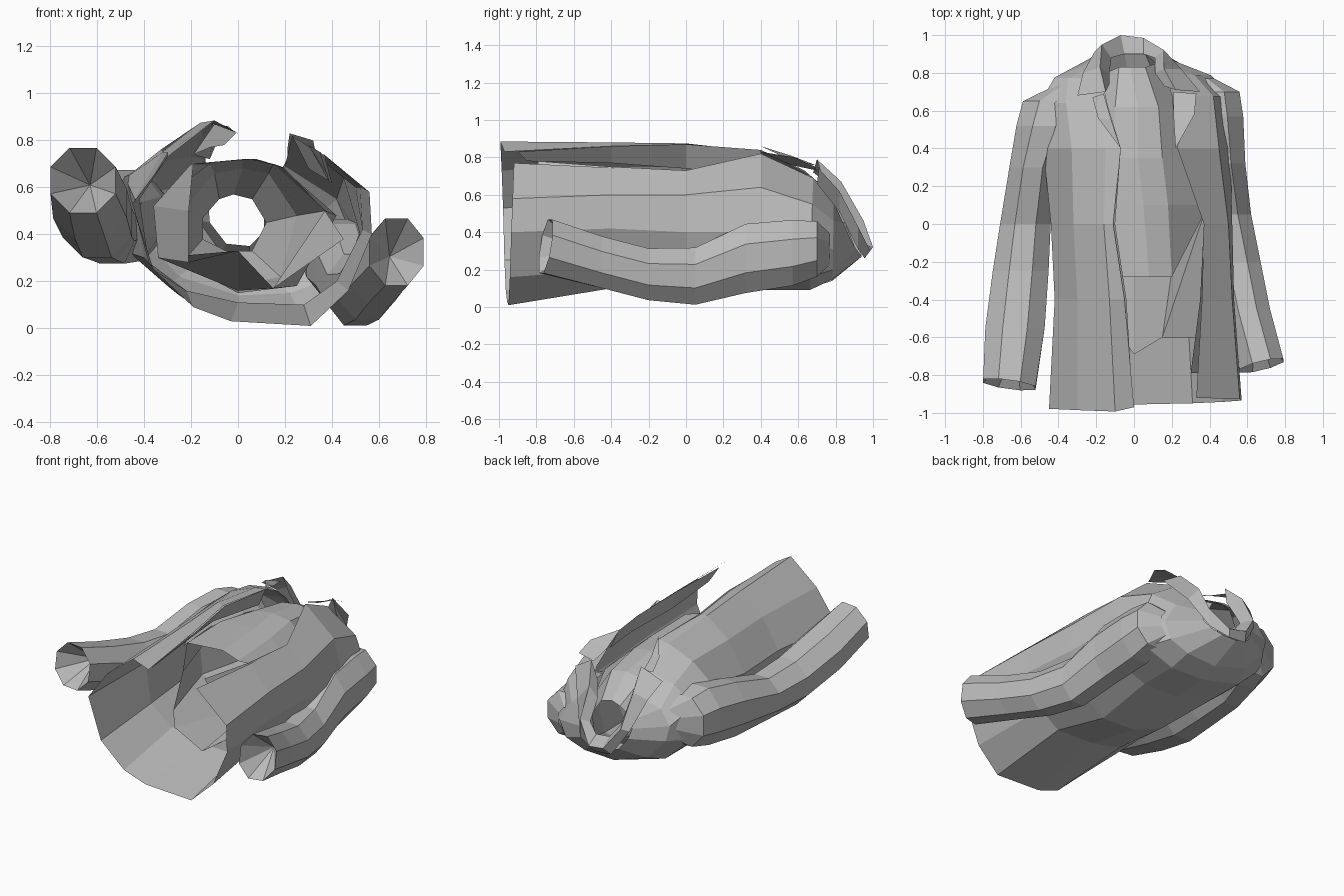
import bpy, math

if "Cube" in bpy.data.objects:
    bpy.data.objects.remove(bpy.data.objects["Cube"], do_unlink=True)

mat = bpy.data.materials.new("grey cloth")
mat.use_nodes = True
GREY = (0.5, 0.5, 0.5, 1)
mat.diffuse_color = GREY
mat.node_tree.nodes["Principled BSDF"].inputs["Base Color"].default_value = GREY


def make(name, verts, faces):
    mesh = bpy.data.meshes.new(name)
    mesh.from_pydata(verts, [], faces)
    mesh.materials.append(mat)
    mesh.update()
    obj = bpy.data.objects.new(name, mesh)
    bpy.context.collection.objects.link(obj)


def loft(name, rings, closed=False, tip=None):
    """Skin rings of equal length; tip adds a cone from the last ring."""
    n = len(rings[0])
    verts = [v for r in rings for v in r]
    faces = []
    for i in range(len(rings) - 1):
        for j in range(n if closed else n - 1):
            k = (j + 1) % n
            faces.append((i * n + j, i * n + k, (i + 1) * n + k, (i + 1) * n + j))
    if tip:
        base = (len(rings) - 1) * n
        verts.append(tip)
        faces += [(base + j, base + (j + 1) % n, len(verts) - 1) for j in range(n)]
    make(name, verts, faces)


def section(y_right, y_left, pts):
    """Cross-section of x, z points; y slides from the right to the left edge."""
    n = len(pts) - 1
    return [(x, y_right + (y_left - y_right) * i / n, z) for i, (x, z) in enumerate(pts)]


# Jacket shell: open sections from right front edge, round the back, to left front edge
hem = section(-1.0, -0.92, [
    (0.0, .83), (-.1, .885), (-.3, .73), (-.45, .53), (-.36, .25), (-.19, .09),
    (-.03, .03), (.31, .01), (.47, .16), (.57, .4), (.56, .58), (.33, .77)])
hem[0] = (0, -.97, .83)
hip = section(-.4, -.4, [
    (-.05, .86), (-.13, .88), (-.3, .75), (-.42, .55), (-.38, .28), (-.22, .16),
    (0, .11), (.28, .1), (.42, .2), (.53, .42), (.52, .6), (.36, .745)])
waist = section(0, 0, [
    (-.11, .87), (-.16, .875), (-.32, .75), (-.44, .55), (-.4, .3), (-.22, .12),
    (0, .03), (.25, .02), (.42, .14), (.52, .4), (.5, .6), (.37, .73)])
chest = section(.4, .4, [
    (-.07, .84), (-.15, .83), (-.33, .76), (-.48, .64), (-.46, .32), (-.25, .14),
    (0, .09), (.25, .09), (.45, .16), (.51, .4), (.45, .64), (.23, .82)])
shoulder = section(.63, .68, [
    (-.14, .72), (-.2, .73), (-.36, .7), (-.5, .58), (-.49, .36), (-.3, .18),
    (0, .1), (.25, .09), (.46, .16), (.51, .33), (.42, .55), (.2, .69)])
yoke = section(.77, .79, [
    (-.17, .61), (-.22, .61), (-.35, .58), (-.42, .48), (-.39, .37), (-.25, .22),
    (0, .14), (.22, .15), (.36, .2), (.41, .31), (.32, .46), (.17, .58)])
neck = [(-.17, .8, .55), (-.18, .83, .53), (-.19, .85, .49), (-.2, .87, .44),
        (-.19, .9, .38), (-.14, .93, .31), (-.04, .94, .27), (.07, .94, .27),
        (.14, .91, .31), (.17, .88, .36), (.17, .84, .45), (.15, .8, .54)]
loft("jacket_body", [hem, hip, waist, chest, shoulder, yoke, neck])

# Inner shirt: closed tube with an uneven hem, flaring out to meet the jacket
shirt_hem = [(-.21, -.3, .50), (-.19, -.28, .70), (.08, -.28, .72), (.2, -.28, .68),
             (.37, .05, .5), (.15, -.6, .17), (0, -.69, .33), (-.21, -.4, .28)]
shirt_flare = [(x, .1, z) for x, z in ((-.36, .52), (-.2, .7), (.05, .72), (.18, .69),
                                       (.42, .48), (.25, .18), (0, .16), (-.34, .3))]
shirt_mid = [(x, .35, z) for x, z in ((-.33, .55), (-.12, .7), (.02, .72), (.15, .7),
                                      (.37, .5), (.22, .19), (0, .15), (-.28, .3))]
shirt_top = [(x, .62, z) for x, z in ((-.22, .52), (-.1, .66), (.02, .68), (.13, .66),
                                      (.25, .48), (.18, .22), (0, .18), (-.22, .3))]
shirt_neck = [(-.15, .8, .47), (-.08, .83, .55), (-.02, .83, .57), (.06, .83, .55),
              (.12, .85, .45), (.06, .9, .33), (-.05, .9, .33), (-.15, .88, .38)]
loft("inner_shirt", [shirt_hem, shirt_flare, shirt_mid, shirt_top, shirt_neck], closed=True)

# Loose lining fold beside the shirt hem
make("lining_fold", [(.15, -.6, .17), (.45, -.6, .38), (.37, .05, .5)], [(0, 1, 2)])

# Folded collar: outer fall, crest and inner stand
fall = [(-.3, .68, .72), (-.27, .8, .63), (-.21, .91, .44), (-.1, .955, .27),
        (.03, .955, .26), (.16, .92, .31), (.25, .82, .51), (.35, .7, .66)]
crest = [(-.15, .7, .79), (-.18, .83, .67), (-.17, .95, .46), (-.07, 1.0, .32),
         (.05, .985, .3), (.16, .92, .43), (.16, .82, .62), (.22, .71, .74)]
stand = [(-.13, .74, .66), (-.13, .8, .57), (-.12, .88, .45), (-.05, .9, .36),
         (.05, .9, .35), (.11, .88, .41), (.11, .8, .54), (.16, .73, .63)]
loft("collar", [fall, crest, stand])

# Lapels: folded strips beside the opening
make("right_lapel", [(-.16, .69, .76), (-.22, .67, .76), (-.19, .56, .81),
                     (-.07, .4, .86), (-.12, .55, .79)],
     [(0, 1, 2, 4), (2, 3, 4)])
make("left_lapel", [(.21, .7, .73), (.33, .69, .75), (.32, .58, .80),
                    (.22, .4, .83), (.21, .56, .76)],
     [(0, 1, 2, 4), (2, 3, 4)])

# Facings: turned edges inside the opening
loft("left_facing", [[(.3, -.79, .78), (.38, -.79, .66)], [(.35, -.4, .75), (.39, -.4, .62)],
                     [(.37, 0, .73), (.4, 0, .62)], [(.23, .4, .82), (.3, .4, .68)]])
loft("right_facing", [[(-.01, -.9, .83), (-.06, -.85, .78)], [(-.04, -.4, .86), (-.12, -.4, .77)],
                      [(-.1, 0, .87), (-.19, 0, .74)], [(-.07, .4, .84), (-.12, .4, .72)]])


# Sleeves: eight-sided tubes given as x, y, z, x radius, z radius, with a recessed lining
def sleeve(name, stations, slant):
    rings = []
    for n, (x, y, z, rx, rz) in enumerate(stations):
        ring = []
        for i in range(8):
            a = math.tau * (i + 0.5) / 8
            cuff = n == len(stations) - 1
            dy = slant * math.cos(a) + .025 * math.sin(a) if cuff else 0
            ring.append((x + rx * math.cos(a), y + dy, z + rz * math.sin(a)))
        rings.append(ring)
    x, y, z = stations[-1][:3]
    loft(name, rings, closed=True, tip=(x - math.copysign(.03, x), y + .22, z - .02))


sleeve("left_sleeve", [
    (.36, .77, .31, .07, .09), (.42, .70, .31, .15, .16), (.435, .57, .29, .155, .19),
    (.46, .32, .26, .14, .20),
    (.50, .05, .165, .13, .165), (.55, -.2, .175, .13, .15), (.60, -.45, .24, .13, .15),
    (.675, -.75, .325, .125, .155)], .03)
sleeve("right_sleeve", [
    (-.36, .73, .48, .07, .1), (-.44, .65, .48, .16, .18), (-.475, .52, .48, .16, .21),
    (-.535, .3, .46, .135, .2),
    (-.575, .0, .43, .145, .15), (-.60, -.25, .45, .16, .16), (-.63, -.55, .53, .17, .16),
    (-.66, -.85, .63, .15, .15)], -.02)
